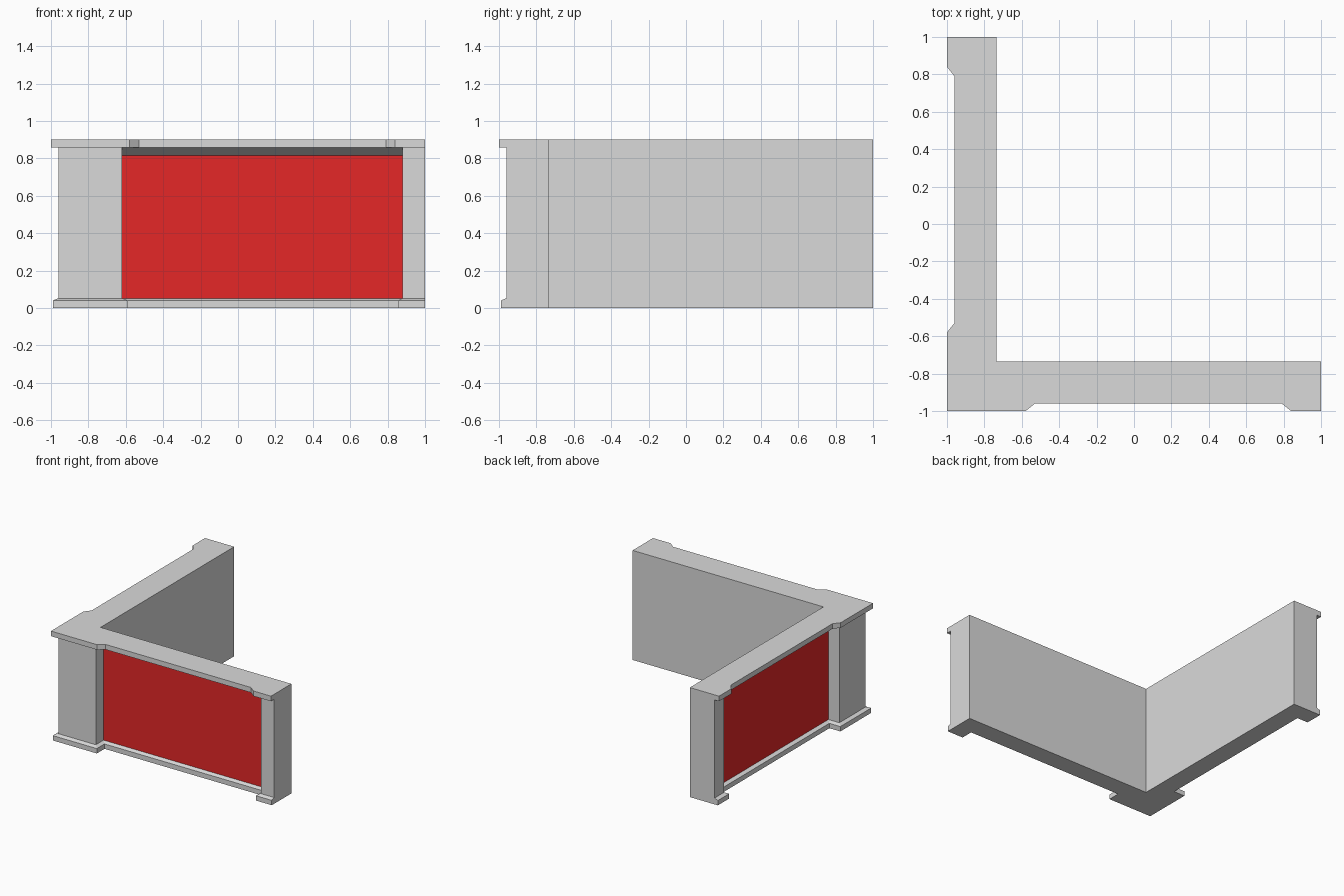
import bpy
import bmesh

if "Cube" in bpy.data.objects:
    bpy.data.objects.remove(bpy.data.objects["Cube"], do_unlink=True)


def material(name, colour):
    mat = bpy.data.materials.new(name)
    mat.use_nodes = True
    mat.diffuse_color = colour
    mat.node_tree.nodes["Principled BSDF"].inputs["Base Color"].default_value = colour
    return mat


grey = material("light grey", (0.7, 0.7, 0.7, 1))
red = material("red", (0.78, 0.02, 0.02, 1))

INNER = -0.735   # inside faces of both arms
PANEL = -0.86    # depth of the recessed panels


def corner_plan(front, left, right, recess, slant=0):
    """L-shaped plan: front arm from the corner, mirrored across the diagonal."""
    half = [(front, front), (left, front), (left + slant, recess),
            (right - slant, recess), (right, front), (1, front),
            (1, INNER), (INNER, INNER)]
    return half + [(y, x) for x, y in reversed(half[1:-1])]


def loft(name, rings, bottom=False, top=False):
    """Join matching plans at successive heights into one shell."""
    bm = bmesh.new()
    loops = [[bm.verts.new((x, y, z)) for x, y in plan] for plan, z in rings]
    for low, high in zip(loops, loops[1:]):
        for i in range(len(low)):
            j = (i + 1) % len(low)
            bm.faces.new((low[i], low[j], high[j], high[i]))
    if bottom:
        bm.faces.new(loops[0][::-1])
    if top:
        bm.faces.new(loops[-1])
    bm.normal_update()
    mesh = bpy.data.meshes.new(name)
    bm.to_mesh(mesh)
    bm.free()
    mesh.materials.append(grey)
    mesh.materials.append(red)
    obj = bpy.data.objects.new(name, mesh)
    bpy.context.collection.objects.link(obj)
    return obj


wall = corner_plan(-0.96, -0.62, 0.88, PANEL)
wall_top = corner_plan(-0.96, -0.62, 0.88, -0.955)
foot = corner_plan(-0.99, -0.59, 0.855, -0.89)
ledge = corner_plan(-1, -0.58, 0.84, -0.96, slant=0.05)

# Skirting with a bevelled upper edge
loft("base_skirting", [(foot, 0), (foot, 0.04), (wall, 0.052)], bottom=True)

# Pillars and recessed panels, with a sloped soffit above each panel
body = loft("wall_body", [(wall, 0.052), (wall, 0.815), (wall_top, 0.858)])
for face in body.data.polygons:
    facing_out = min(face.normal.x, face.normal.y) < -0.99
    if facing_out and abs(min(face.center.x, face.center.y) - PANEL) < 0.01:
        face.material_index = 1

# Flat coping with angled notches over the panels
loft("top_coping", [(ledge, 0.858), (ledge, 0.9)], bottom=True, top=True)
